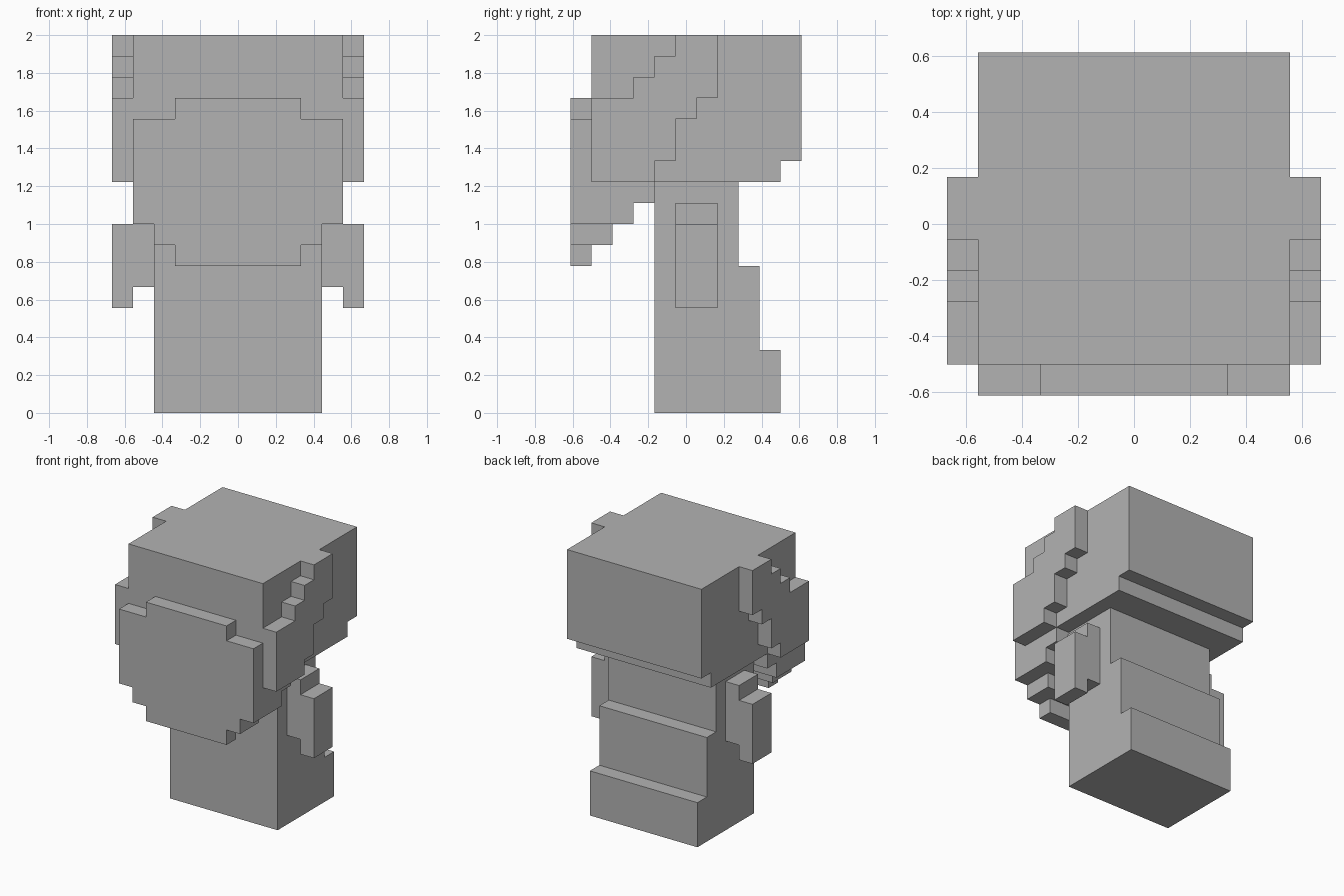
import bpy
import bmesh

U = 1 / 9  # one block

cube = bpy.data.objects.get("Cube")
if cube:
    bpy.data.objects.remove(cube, do_unlink=True)

grey = bpy.data.materials.new("plain grey")
grey.use_nodes = True
color = (0.45, 0.45, 0.45, 1)
grey.diffuse_color = color
grey.node_tree.nodes["Principled BSDF"].inputs["Base Color"].default_value = color


def slab(name, profile, x0, x1):
    """Extrude a (y, z) outline in block units from x0 to x1."""
    bm = bmesh.new()
    face = bm.faces.new([bm.verts.new((x0 * U, y * U, z * U)) for y, z in profile])
    out = bmesh.ops.extrude_face_region(bm, geom=[face])
    moved = [v for v in out["geom"] if isinstance(v, bmesh.types.BMVert)]
    bmesh.ops.translate(bm, verts=moved, vec=((x1 - x0) * U, 0, 0))
    bmesh.ops.recalc_face_normals(bm, faces=bm.faces)
    mesh = bpy.data.meshes.new(name)
    bm.to_mesh(mesh)
    bm.free()
    mesh.materials.append(grey)
    obj = bpy.data.objects.new(name, mesh)
    bpy.context.scene.collection.objects.link(obj)
    return obj


def rect(y0, y1, z0, z1):
    return [(y0, z0), (y1, z0), (y1, z1), (y0, z1)]


def pair(name, profile, x0, x1):
    slab("left_" + name, profile, x0, x1)
    slab("right_" + name, profile, -x1, -x0)


# Head with stepped jaw and face front
slab("head", [(-4.5, 18), (5.5, 18), (5.5, 12), (4.5, 12), (4.5, 11), (-1.5, 11),
              (-1.5, 10), (-2.5, 10), (-2.5, 9), (-5.5, 9), (-5.5, 14), (-4.5, 14)], -5, 5)
slab("brow", rect(-5.5, -4.5, 14, 15), -3, 3)
slab("chin", rect(-5.5, -3.5, 8, 9), -4, 4)
slab("chin_tip", rect(-5.5, -4.5, 7, 8), -3, 3)

# Stepped plates on the sides of the head
pair("side_plate", [(-4.5, 11), (-1.5, 11), (-1.5, 12), (-0.5, 12), (-0.5, 14),
                    (0.5, 14), (0.5, 15), (1.5, 15), (1.5, 18), (-0.5, 18),
                    (-0.5, 17), (-1.5, 17), (-1.5, 16), (-2.5, 16), (-2.5, 15),
                    (-4.5, 15)], 5, 6)

# Body stepping out at the back
slab("body", [(-1.5, 0), (4.5, 0), (4.5, 3), (3.5, 3), (3.5, 7), (2.5, 7),
              (2.5, 11), (-1.5, 11)], -4, 4)

# Arms
pair("upper_arm", rect(-0.5, 1.5, 6, 10), 4, 5)
pair("lower_arm", rect(-0.5, 1.5, 5, 9), 5, 6)
